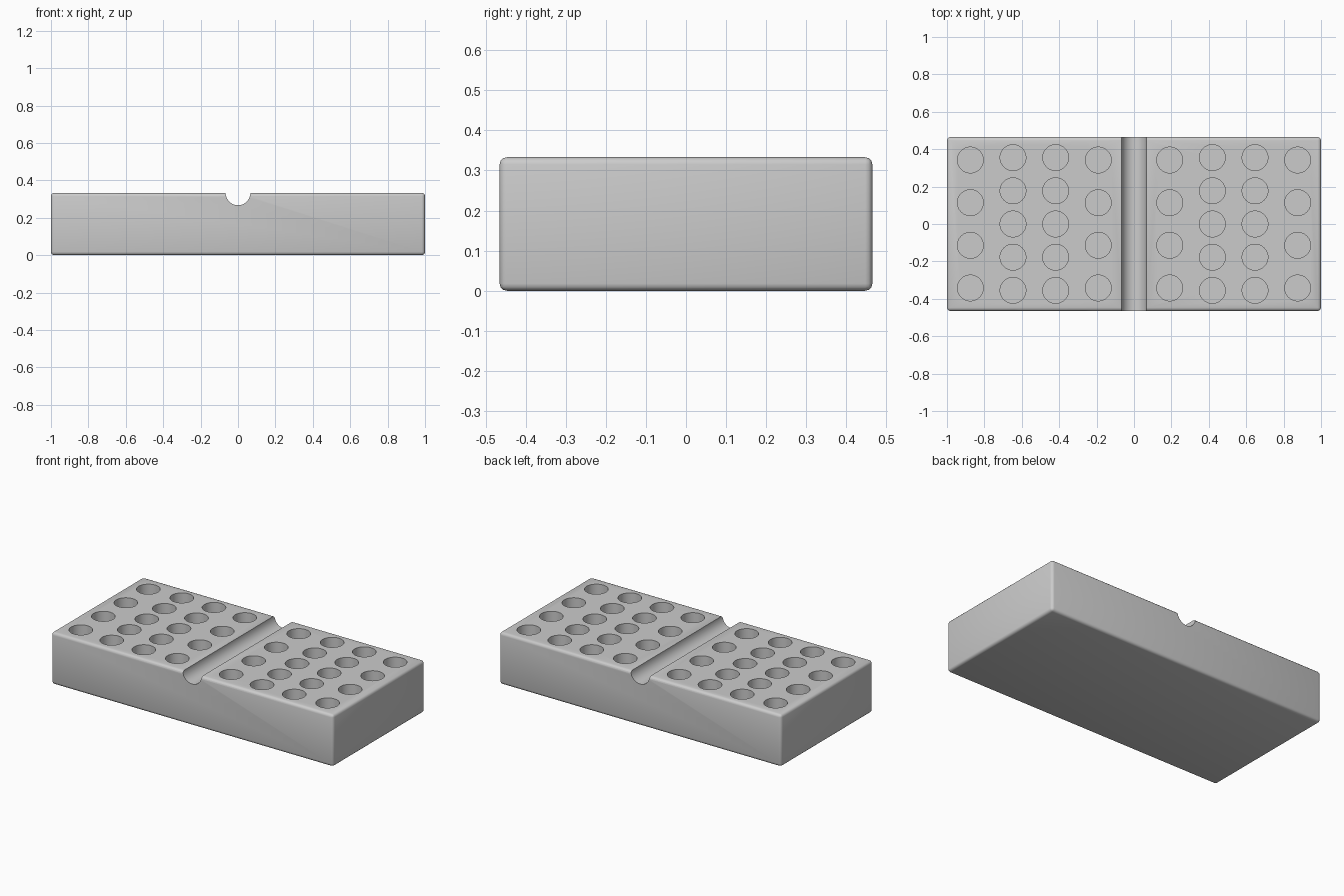
import bpy
import math

if "Cube" in bpy.data.objects:
    bpy.data.objects.remove(bpy.data.objects["Cube"], do_unlink=True)

LENGTH, WIDTH, HEIGHT = 2.0, 0.93, 0.333
HOLE_RADIUS, HOLE_DEPTH = 0.069, 0.2
GROOVE_RADIUS = 0.066

grey = bpy.data.materials.new("plain grey")
grey.use_nodes = True
colour = (0.6, 0.6, 0.6, 1)
grey.diffuse_color = colour
grey.node_tree.nodes["Principled BSDF"].inputs["Base Color"].default_value = colour


def apply_modifier(obj, mod):
    bpy.context.view_layer.objects.active = obj
    bpy.ops.object.modifier_apply(modifier=mod.name)


def cylinder(name, radius, depth, location, rotation=(0, 0, 0)):
    bpy.ops.mesh.primitive_cylinder_add(vertices=48, radius=radius, depth=depth,
                                        location=location, rotation=rotation)
    obj = bpy.context.object
    obj.name = name
    obj.data.materials.append(grey)
    return obj


def cut(target, cutter):
    mod = target.modifiers.new("cut", "BOOLEAN")
    mod.operation = "DIFFERENCE"
    mod.solver = "EXACT"
    mod.object = cutter
    apply_modifier(target, mod)
    bpy.data.objects.remove(cutter, do_unlink=True)


# Block with softened edges
bpy.ops.mesh.primitive_cube_add(size=1, location=(0, 0, HEIGHT / 2))
block = bpy.context.object
block.name = "holder_block"
block.scale = (LENGTH, WIDTH, HEIGHT)
bpy.ops.object.transform_apply(location=False, rotation=False, scale=True)
block.data.materials.append(grey)
bevel = block.modifiers.new("soft edges", "BEVEL")
bevel.width = 0.018
bevel.segments = 3
apply_modifier(block, bevel)

# Round groove across the middle
cut(block, cylinder("groove_cutter", GROOVE_RADIUS, 2 * WIDTH, (0, 0, HEIGHT),
                    (math.pi / 2, 0, 0)))

# Blind holes: outer columns of four, inner columns of five, on each half
four = [0.228 * (i - 1.5) for i in range(4)]
five = [0.1775 * (i - 2) for i in range(5)]
holes = []
for side in (-1, 1):
    for column, rows in enumerate((four, five, five, four)):
        x = side * (0.191 + 0.228 * column)
        for y in rows:
            holes.append(cylinder("hole_cutter", HOLE_RADIUS, 2 * HOLE_DEPTH,
                                  (x, y, HEIGHT)))
bpy.ops.object.select_all(action="DESELECT")
for hole in holes:
    hole.select_set(True)
bpy.context.view_layer.objects.active = holes[0]
bpy.ops.object.join()
cut(block, bpy.context.object)

# Smooth shading with crisp rims
bpy.ops.object.select_all(action="DESELECT")
block.select_set(True)
bpy.context.view_layer.objects.active = block
bpy.ops.object.shade_smooth_by_angle(angle=math.radians(35))
